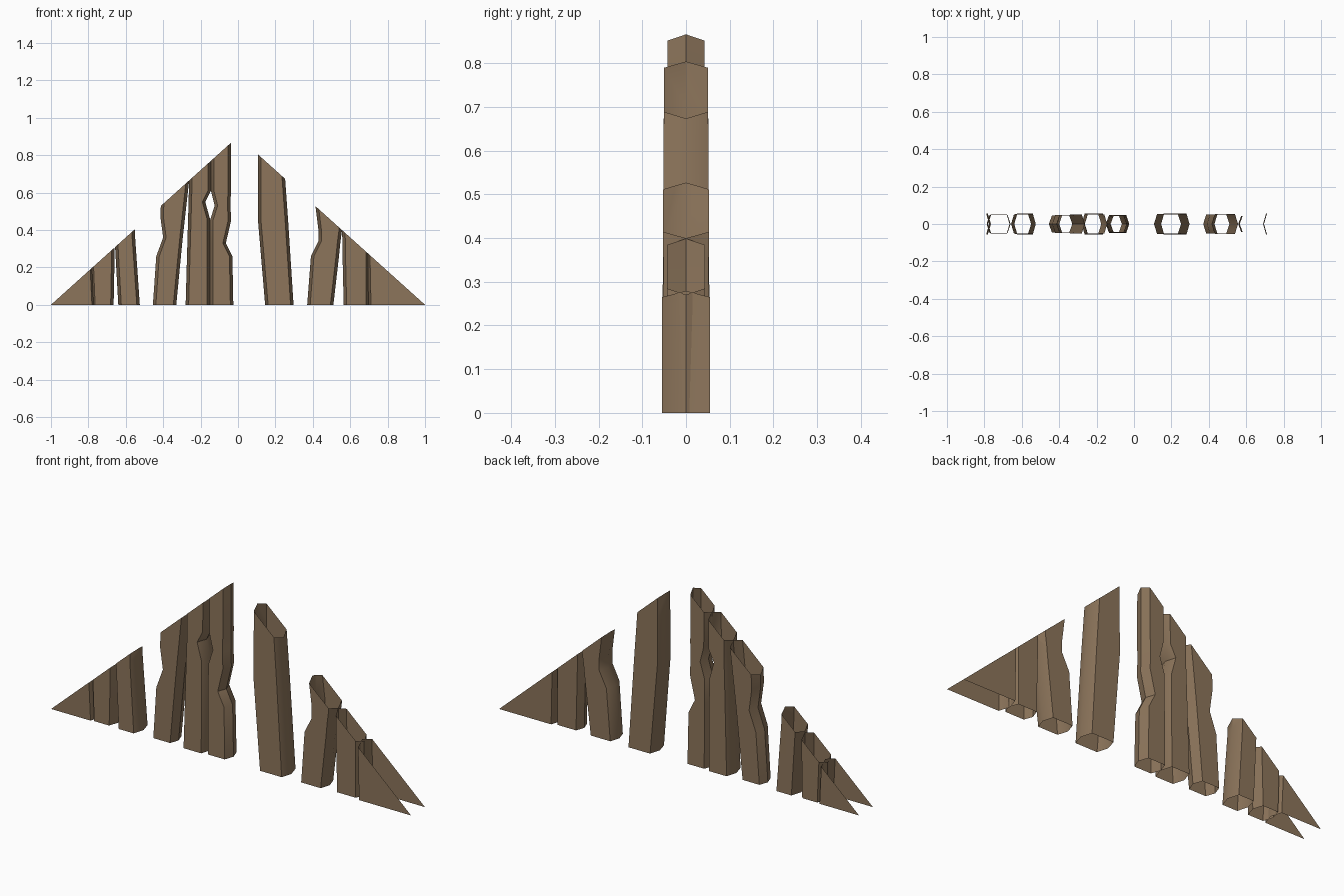
import bpy, bmesh, math
from mathutils import Vector

if "Cube" in bpy.data.objects:
    bpy.data.objects.remove(bpy.data.objects["Cube"])

wood = bpy.data.materials.new("weathered_wood")
wood.diffuse_color = (0.265, 0.178, 0.105, 1)
wood.use_nodes = True
wood.node_tree.nodes["Principled BSDF"].inputs["Base Color"].default_value = wood.diffuse_color

BULGE = 0.016          # how far the pointed plank edges stick out
SLOPE = 0.9            # roof line: z = SLOPE * (1 - |x|)


def ring(z, xl, xr, t):
    """Six-sided plank section: flat front and back, pointed edges."""
    return [(xl, 0, z), (xl + BULGE, -t, z), (xr - BULGE, -t, z),
            (xr, 0, z), (xr - BULGE, t, z), (xl + BULGE, t, z)]


def plank(name, levels, t0, t1):
    """Open hollow plank lofted through (z, left, right), cut on the roof line."""
    bm = bmesh.new()
    rings = []
    zcut = SLOPE * (1 - min(abs(levels[-1][1]), abs(levels[-1][2])))
    for z, xl, xr in levels:
        t = t0 + (t1 - t0) * min(1, z / max(zcut, 0.01))
        rings.append([bm.verts.new(p) for p in ring(z, xl, xr, t)])
    for a, b in zip(rings, rings[1:]):
        for i in range(6):
            j = (i + 1) % 6
            bm.faces.new((a[i], a[j], b[j], b[i]))
    side = 1 if levels[0][1] + levels[0][2] > 0 else -1
    bmesh.ops.bisect_plane(bm, geom=bm.verts[:] + bm.edges[:] + bm.faces[:],
                           plane_co=(side, 0, 0),
                           plane_no=Vector((side * SLOPE, 0, 1)).normalized(),
                           clear_outer=True)
    me = bpy.data.meshes.new(name)
    bm.to_mesh(me)
    bm.free()
    me.materials.append(wood)
    ob = bpy.data.objects.new(name, me)
    bpy.context.collection.objects.link(ob)
    bpy.ops.object.select_all(action='DESELECT')
    ob.select_set(True)
    bpy.context.view_layer.objects.active = ob
    bpy.ops.object.shade_smooth_by_angle(angle=math.radians(35))


# Left half of the gable, outside to middle
plank("left_end_plank", [(0, -1.05, -0.765), (0.21, -1.05, -0.775), (0.5, -1.05, -0.775)], 0.055, 0.055)
plank("left_plank_1", [(0, -0.78, -0.665), (0.25, -0.79, -0.66), (0.6, -0.79, -0.66)], 0.05, 0.048)
plank("left_plank_2", [(0, -0.64, -0.525), (0.36, -0.66, -0.55), (0.7, -0.66, -0.55)], 0.055, 0.05)
plank("left_plank_3", [(0, -0.455, -0.33), (0.26, -0.437, -0.305), (0.36, -0.40, -0.295),
                       (0.47, -0.415, -0.283), (0.65, -0.408, -0.263), (0.9, -0.408, -0.263)], 0.045, 0.05)
plank("left_plank_4", [(0, -0.28, -0.15), (0.46, -0.267, -0.15), (0.55, -0.264, -0.175),
                       (0.61, -0.263, -0.145), (1.0, -0.263, -0.14)], 0.055, 0.05)
plank("left_plank_5", [(0, -0.15, -0.025), (0.26, -0.15, -0.03), (0.33, -0.15, -0.065),
                       (0.45, -0.15, -0.037), (0.53, -0.125, -0.04), (0.61, -0.145, -0.038),
                       (1.0, -0.145, -0.038)], 0.047, 0.042)

# Right half of the gable, middle to outside
plank("right_plank_1", [(0, 0.145, 0.297), (0.45, 0.107, 0.268), (0.7, 0.107, 0.25),
                        (1.0, 0.107, 0.25)], 0.055, 0.05)
plank("right_plank_2", [(0, 0.37, 0.51), (0.26, 0.39, 0.54), (0.34, 0.43, 0.548),
                        (0.4, 0.43, 0.556), (0.52, 0.415, 0.556), (0.8, 0.415, 0.556)], 0.05, 0.053)
plank("right_plank_3", [(0, 0.565, 0.70), (0.3, 0.558, 0.70), (0.6, 0.555, 0.70)], 0.043, 0.043)
plank("right_end_plank", [(0, 0.695, 1.05), (0.25, 0.69, 1.05), (0.5, 0.69, 1.05)], 0.055, 0.055)
